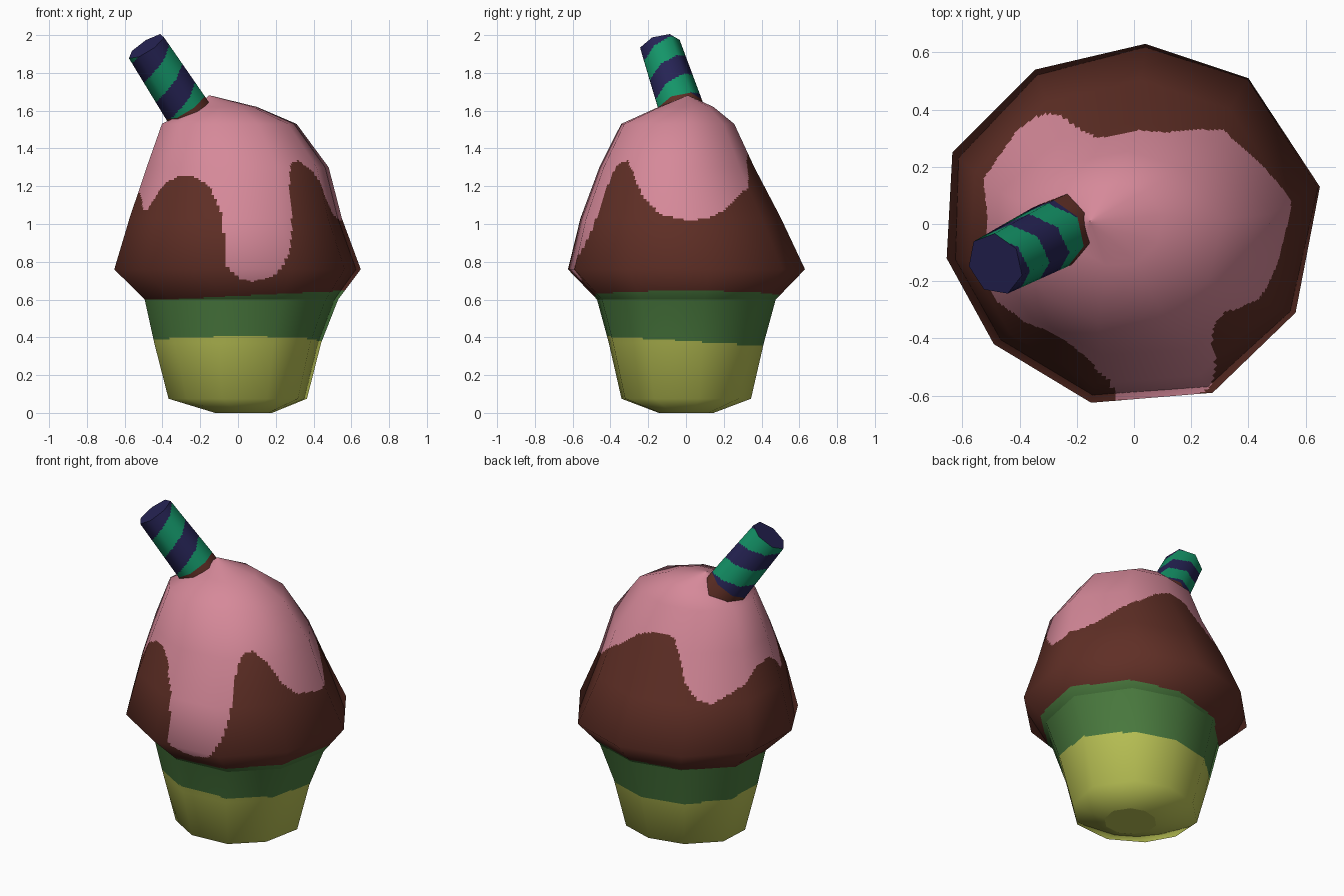
import bpy, math
from mathutils import Vector

if "Cube" in bpy.data.objects:
    bpy.data.objects.remove(bpy.data.objects["Cube"])


def material(name, rgb):
    m = bpy.data.materials.new(name)
    m.diffuse_color = (*rgb, 1)
    m.use_nodes = True
    m.node_tree.nodes["Principled BSDF"].inputs["Base Color"].default_value = m.diffuse_color
    return m


PINK = material("pink icing", (0.67, 0.25, 0.32))
BROWN = material("chocolate brown", (0.115, 0.028, 0.019))
GREEN = material("leaf green", (0.07, 0.20, 0.05))
YELLOW = material("lime yellow", (0.49, 0.54, 0.09))
TEAL = material("straw teal", (0.007, 0.30, 0.14))
NAVY = material("straw navy", (0.019, 0.017, 0.09))


def loft(name, rings, nu, nv, mats, rule):
    """Loft coarse rings, cut each flat panel finely so faces can be painted
    by rule, and keep the soft shading of the coarse shape."""
    n, k = len(rings[0]), len(rings)
    # soft normals of the coarse shape
    soft = [[Vector() for _ in range(n)] for _ in range(k)]
    for j in range(k - 1):
        for i in range(n):
            i2 = (i + 1) % n
            d1 = rings[j + 1][i2] - rings[j][i]
            d2 = rings[j + 1][i] - rings[j][i2]
            c = d1.cross(d2)
            for a, b in ((j, i), (j, i2), (j + 1, i), (j + 1, i2)):
                soft[a][b] += c
    soft = [[v.normalized() for v in row] for row in soft]

    def blend(grid, j, i, s, t):
        i2, j2 = (i + 1) % n, min(j + 1, k - 1)
        return grid[j][i].lerp(grid[j][i2], s).lerp(grid[j2][i].lerp(grid[j2][i2], s), t)

    verts, norms, faces = [], [], []
    cols, rows = n * nu, (k - 1) * nv + 1
    for r in range(rows):
        j, t = r // nv, (r % nv) / nv
        for c in range(cols):
            i, s = c // nu, (c % nu) / nu
            verts.append(blend(rings, j, i, s, t))
            norms.append(blend(soft, j, i, s, t).normalized())
    for r in range(rows - 1):
        for c in range(cols):
            c2 = (c + 1) % cols
            faces.append((r * cols + c, r * cols + c2,
                          (r + 1) * cols + c2, (r + 1) * cols + c))
    body = len(faces)
    faces.append(tuple(reversed(range(cols))))
    faces.append(tuple(range((rows - 1) * cols, rows * cols)))
    me = bpy.data.meshes.new(name)
    me.from_pydata(verts, [], faces)
    for m in mats:
        me.materials.append(m)
    me.update()
    loop_normals = []
    for p in me.polygons:
        p.use_smooth = True
        p.material_index = mats.index(rule(p.center))
        for v in p.vertices:
            loop_normals.append(norms[v] if p.index < body else p.normal.copy())
    me.normals_split_custom_set(loop_normals)
    ob = bpy.data.objects.new(name, me)
    bpy.context.collection.objects.link(ob)
    return ob


# Slightly uneven ten-sided outline, shared by the cup and the icing
OUTLINE = [(0.65, 0.13), (0.40, 0.51), (0.04, 0.63), (-0.345, 0.54), (-0.635, 0.25),
           (-0.655, -0.12), (-0.49, -0.42), (-0.15, -0.625), (0.275, -0.59), (0.565, -0.31)]


def ring(z, cx, cy, rx, ry):
    return [Vector((cx + x / 0.65 * rx, cy + y / 0.65 * ry, z)) for x, y in OUTLINE]


def bearing(p):
    """Degrees from the front, positive towards +x."""
    return math.degrees(math.atan2(p.x, -p.y))


# Lower edge of the pink icing: (bearing, height)
DRIPS = [(-180, 1.38), (-157, 1.37), (-150, 1.27), (-146, 1.15), (-138, 1.06), (-128, 1.03),
         (-114, 1.09), (-95, 1.18), (-80, 1.20), (-70, 1.13), (-65, 1.07), (-60, 1.08),
         (-52, 1.19), (-42, 1.25), (-31, 1.26), (-17, 1.20), (-9, 1.06), (-5, 0.77),
         (1, 0.71), (8, 0.695), (18, 0.72), (26, 0.85), (30, 0.98), (34, 1.24),
         (38, 1.32), (46, 1.335), (55, 1.28), (65, 1.13), (75, 1.05), (92, 1.02),
         (103, 1.03), (118, 1.09), (137, 1.20), (160, 1.33), (180, 1.38)]


def drip_edge(a):
    for (a0, z0), (a1, z1) in zip(DRIPS, DRIPS[1:]):
        if a <= a1:
            return z0 + (z1 - z0) * (a - a0) / (a1 - a0)
    return DRIPS[-1][1]


def icing_rule(p):
    a = bearing(p)
    if p.z < 0.62 + 0.025 * math.sin(math.radians(a)):
        return GREEN
    return PINK if p.z > 1.45 or p.z > drip_edge(a) else BROWN


def cup_rule(p):
    edge = 0.38 + 0.025 * math.cos(math.radians(bearing(p)))
    return GREEN if p.z > edge else YELLOW


# Cup
loft("cup", [ring(0.0, 0.03, 0, 0.15, 0.15), ring(0.075, 0, 0, 0.365, 0.355),
             ring(0.37, 0, 0, 0.44, 0.425), ring(0.6, 0.02, 0, 0.51, 0.49)],
     8, 24, [GREEN, YELLOW], cup_rule)

# Icing dome with drips
loft("icing", [ring(0.6, 0.02, 0, 0.51, 0.49), ring(0.76, 0, 0, 0.65, 0.65),
               ring(1.03, -0.01, -0.03, 0.56, 0.55), ring(1.3, 0, -0.05, 0.48, 0.425),
               ring(1.53, -0.045, -0.045, 0.355, 0.31), ring(1.62, -0.06, 0, 0.16, 0.15),
               ring(1.68, -0.15, 0.01, 0.004, 0.004)],
     20, 24, [PINK, BROWN, GREEN], icing_rule)

# Striped straw
BASE, TIP = Vector((-0.27, -0.03, 1.61)), Vector((-0.485, -0.14, 1.94))
AXIS = (TIP - BASE).normalized()
LENGTH = (TIP - BASE).length
FRONT = Vector((0, -1, 0))
FRONT = (FRONT - AXIS * FRONT.dot(AXIS)).normalized()
SIDE = AXIS.cross(FRONT)


def straw_ring(t, r):
    angles = [2 * math.pi * i / 7 + 0.3 for i in range(7)]
    return [BASE + AXIS * t + (FRONT * math.cos(a) + SIDE * math.sin(a)) * r for a in angles]


def straw_rule(p):
    d = p - BASE
    t = d.dot(AXIS)
    if t < 0.015:
        return BROWN
    if t > LENGTH - 0.0005:
        return NAVY
    turn = math.atan2(d.dot(SIDE), d.dot(FRONT)) / (2 * math.pi)
    phase = ((t - 0.123) / 0.25 - turn + 0.25) % 1
    return NAVY if phase < 0.5 else TEAL


loft("straw", [straw_ring(-0.1, 0.12), straw_ring(0.0, 0.124), straw_ring(LENGTH, 0.112)],
     10, 50, [TEAL, NAVY, BROWN], straw_rule)
